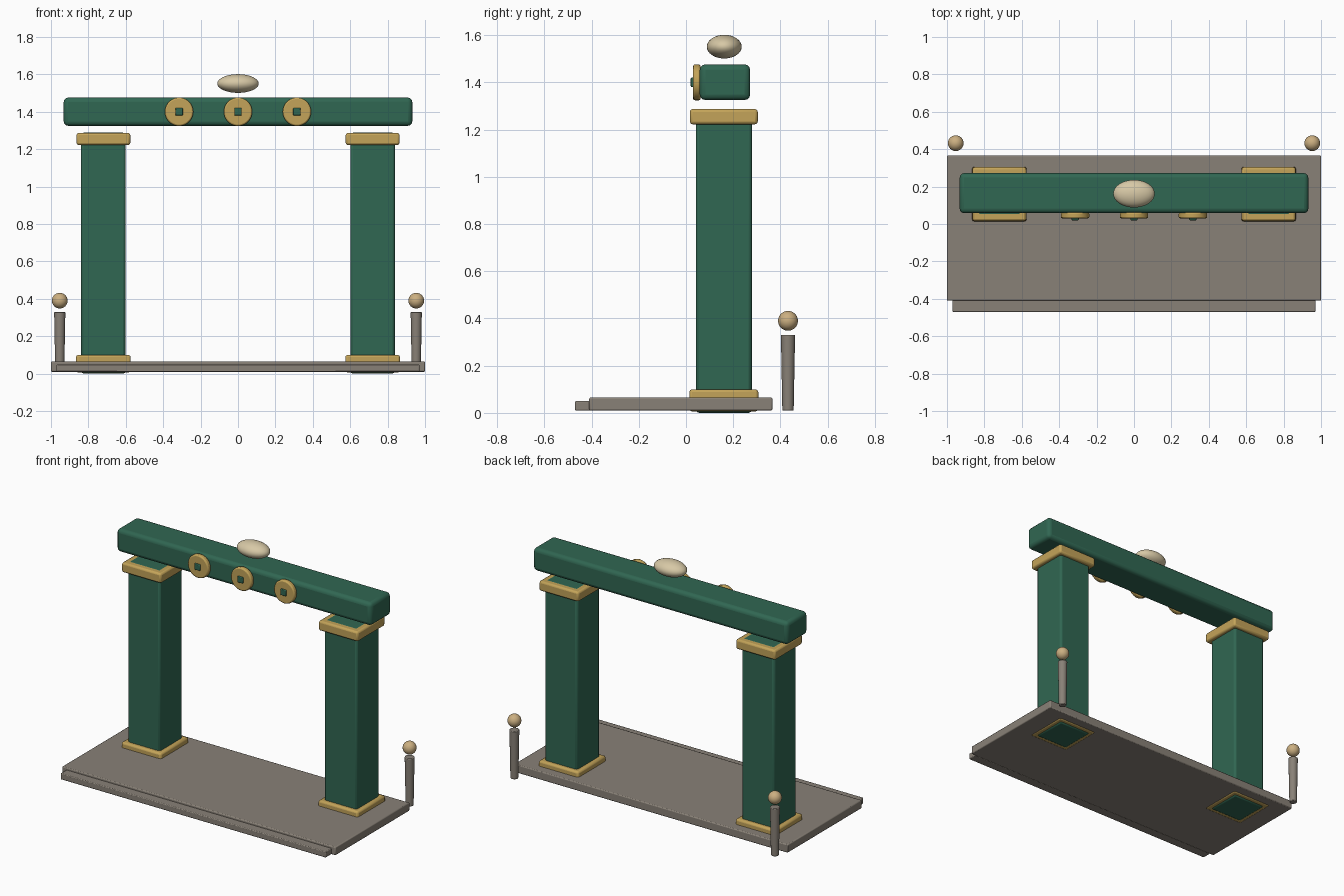
import bpy
import math

if "Cube" in bpy.data.objects:
    bpy.data.objects.remove(bpy.data.objects["Cube"])


def material(name, color):
    m = bpy.data.materials.new(name)
    m.diffuse_color = (*color, 1)
    m.use_nodes = True
    m.node_tree.nodes["Principled BSDF"].inputs["Base Color"].default_value = m.diffuse_color
    return m


GREEN = material("green_paint", (0.03, 0.135, 0.085))
GOLD = material("gold_trim", (0.55, 0.37, 0.1))
STONE = material("stone", (0.25, 0.22, 0.185))
CREAM = material("cream", (0.68, 0.58, 0.38))
TAN = material("tan", (0.6, 0.43, 0.22))


def finish(name, mat, bevel=0, segments=2):
    ob = bpy.context.object
    ob.name = name
    ob.data.materials.append(mat)
    bpy.ops.object.transform_apply(location=False, rotation=True, scale=True)
    if bevel:
        mod = ob.modifiers.new("bevel", 'BEVEL')
        mod.width, mod.segments = bevel, segments
        mod.limit_method = 'ANGLE'
        mod.angle_limit = math.radians(50)
    bpy.ops.object.shade_smooth_by_angle(angle=math.radians(35))
    return ob


def box(name, lo, hi, mat, bevel=0.0, segments=2):
    bpy.ops.mesh.primitive_cube_add(size=1, location=[(a + b) / 2 for a, b in zip(lo, hi)])
    bpy.context.object.scale = [b - a for a, b in zip(lo, hi)]
    return finish(name, mat, bevel, segments)


def ellipsoid(name, loc, radii, mat):
    bpy.ops.mesh.primitive_uv_sphere_add(segments=32, ring_count=16, radius=1, location=loc)
    bpy.context.object.scale = radii
    return finish(name, mat)


# Platform and front step
box("platform", (-1, -0.41, 0.01), (1, 0.366, 0.065), STONE, 0.006)
box("front_step", (-0.97, -0.47, 0.01), (0.97, -0.405, 0.05), STONE, 0.005)

for side, s in (("left", -1), ("right", 1)):
    # Pillar with gold foot and capital
    x = s * 0.72
    box(side + "_pillar", (x - 0.119, 0.042, 0.0), (x + 0.119, 0.279, 1.288), GREEN, 0.014)
    box(side + "_pillar_foot", (x - 0.146, 0.014, 0.006), (x + 0.146, 0.306, 0.1), GOLD, 0.012)
    box(side + "_pillar_capital", (x - 0.144, 0.016, 1.222), (x + 0.144, 0.304, 1.287), GOLD, 0.012)

    # Rear bollard with ball
    bx = s * 0.953
    bpy.ops.mesh.primitive_cone_add(vertices=24, radius1=0.024, radius2=0.03, depth=0.32,
                                    location=(bx, 0.432, 0.17))
    finish(side + "_bollard", STONE, 0.004)
    ellipsoid(side + "_bollard_ball", (bx, 0.432, 0.39), (0.042,) * 3, TAN)

# Crossbeam and top ornament
box("crossbeam", (-0.932, 0.058, 1.325), (0.932, 0.272, 1.476), GREEN, 0.024, 3)
ellipsoid("top_ornament", (0, 0.162, 1.551), (0.111, 0.074, 0.05), CREAM)

# Front medallions with square centres
for name, x in (("left", -0.315), ("middle", 0), ("right", 0.315)):
    bpy.ops.mesh.primitive_cylinder_add(vertices=40, radius=0.076, depth=0.032,
                                        location=(x, 0.046, 1.4), rotation=(math.pi / 2, 0, 0))
    finish(name + "_medallion", GOLD, 0.008)
    box(name + "_medallion_centre", (x - 0.02, 0.02, 1.38), (x + 0.02, 0.04, 1.42), GREEN, 0.004)
